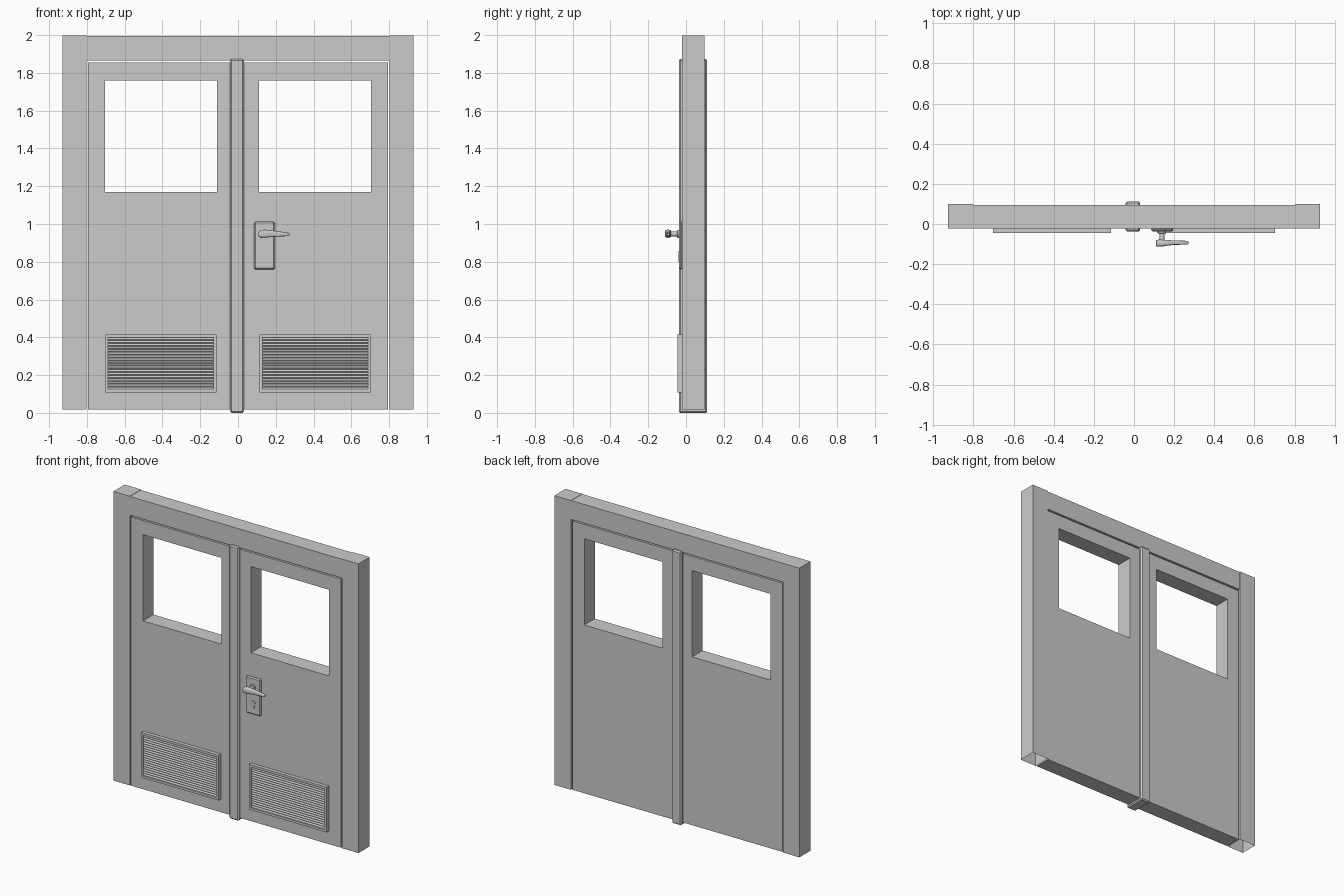
import bpy, bmesh, math
from mathutils import Matrix

if "Cube" in bpy.data.objects:
    bpy.data.objects.remove(bpy.data.objects["Cube"])


def finish(bm, name, bevel=0.0, smooth=False):
    bmesh.ops.recalc_face_normals(bm, faces=bm.faces)
    me = bpy.data.meshes.new(name)
    bm.to_mesh(me)
    bm.free()
    ob = bpy.data.objects.new(name, me)
    bpy.context.collection.objects.link(ob)
    if bevel:
        m = ob.modifiers.new("bevel", 'BEVEL')
        m.width, m.segments = bevel, 1
    if smooth:
        bpy.ops.object.select_all(action='DESELECT')
        ob.select_set(True)
        bpy.context.view_layer.objects.active = ob
        bpy.ops.object.shade_smooth_by_angle(angle=math.radians(35))
    return ob


def box(name, x, y, z, bevel=0.0, open_bottom=False):
    bm = bmesh.new()
    bmesh.ops.create_cube(bm, size=1)
    for v in bm.verts:
        v.co = [r[0] + (c + .5) * (r[1] - r[0]) for c, r in zip(v.co, (x, y, z))]
    if open_bottom:
        low = [f for f in bm.faces if f.calc_center_median().z < z[0] + 1e-4]
        bmesh.ops.delete(bm, geom=low, context='FACES_ONLY')
    return finish(bm, name, bevel)


def loft(name, loops, caps=True, closed=False, smooth=False):
    """Skin a list of equally long closed loops."""
    bm = bmesh.new()
    rows = [[bm.verts.new(p) for p in lp] for lp in loops]
    n = len(rows[0])
    for a, b in zip(rows, rows[1:] + (rows[:1] if closed else [])):
        for i in range(n):
            j = (i + 1) % n
            bm.faces.new((a[i], a[j], b[j], b[i]))
    if caps and not closed:
        bm.faces.new(rows[0])
        bm.faces.new(rows[-1])
    return finish(bm, name, smooth=smooth)


def ring(name, outer, inner, y):
    """Rectangular panel with a rectangular hole; rects are x0, x1, z0, z1."""
    def rect(r, d):
        return [(r[0], d, r[2]), (r[1], d, r[2]), (r[1], d, r[3]), (r[0], d, r[3])]
    return loft(name, [rect(outer, y[0]), rect(outer, y[1]),
                       rect(inner, y[1]), rect(inner, y[0])], closed=True)


def mirrored(ob, name):
    me = ob.data.copy()
    me.transform(Matrix.Scale(-1, 4, (1, 0, 0)))
    me.flip_normals()
    bpy.context.collection.objects.link(bpy.data.objects.new(name, me))


# Frame
jamb = box("right_jamb", (.803, .928), (-.022, .099), (.02, 2), open_bottom=True)
mirrored(jamb, "left_jamb")
box("frame_head", (-.803, .803), (-.022, .095), (1.869, 1.998))

# Door leaves with window openings
leaf = ring("right_leaf", (.002, .795, .02, 1.859), (.112, .705, 1.172, 1.762), (-.02, .093))
mirrored(leaf, "left_leaf")

# Centre cover strip, running through both faces
box("centre_strip", (-.042, .031), (-.038, .112), (.003, 1.877), bevel=.008)

# Ventilation grilles
grille = ring("right_grille_frame", (.115, .702, .11, .419), (.131, .688, .126, .403), (-.045, -.02))
mirrored(grille, "left_grille_frame")
count, z0, z1 = 18, .126, .403
pitch = (z1 - z0) / count
for i in range(count):
    z = z0 + i * pitch
    # Inverted V slat section
    section = [(-.042, z + .001), (-.032, z + .0105), (-.022, z + .001),
               (-.022, z + .004), (-.032, z + .0135), (-.042, z + .004)]
    slat = loft(f"right_slat_{i}", [[(x, *p) for p in section] for x in (.131, .688)])
    mirrored(slat, f"left_slat_{i}")

# Lock plate
box("lock_plate", (.085, .195), (-.037, -.018), (.762, 1.015), bevel=.007)


def circle(x, y, z, r, n=24):
    return [(x + r * math.cos(2 * math.pi * i / n), y, z + r * math.sin(2 * math.pi * i / n))
            for i in range(n)]


# Handle stem with collar
loft("handle_stem", [circle(.14, y, .95, r) for y, r in
                     ((-.03, .02), (-.046, .02), (-.048, .013), (-.085, .013))], smooth=True)

# Lever: x, centre y, half depth, centre z, half height
stations = [(.109, -.095, .014, .949, .010), (.113, -.095, .016, .950, .016),
            (.125, -.095, .017, .951, .021), (.145, -.095, .017, .952, .021),
            (.165, -.094, .014, .952, .019), (.20, -.093, .011, .951, .015),
            (.245, -.093, .010, .949, .011), (.265, -.093, .009, .948, .009),
            (.272, -.093, .005, .948, .005)]
loops = []
for x, y, hy, z, hz in stations:
    lp = []
    for i in range(20):
        c, s = math.cos(math.pi * i / 10), math.sin(math.pi * i / 10)
        # Rounded rectangular section
        lp.append((x, y + hy * math.copysign(abs(c) ** .6, c), z + hz * math.copysign(abs(s) ** .6, s)))
    loops.append(lp)
loft("handle_lever", loops, smooth=True)

# Lock cylinder: round top with a narrower lower tongue
shape = []
for i in range(15):
    a = math.radians(-52 + 284 * i / 14)
    shape.append((.14 + .017 * math.cos(a), .842 + .017 * math.sin(a)))
for i in range(7):
    a = math.pi + math.pi * i / 6
    shape.append((.14 + .0105 * math.cos(a), .813 + .0105 * math.sin(a)))
loft("lock_cylinder", [[(x, y, z) for x, z in shape] for y in (-.03, -.040)], smooth=True)
box("key_slot", (.138, .142), (-.041, -.035), (.832, .852))

# Settle the model on the floor plane
for ob in bpy.context.scene.objects:
    ob.location.z = -.003
